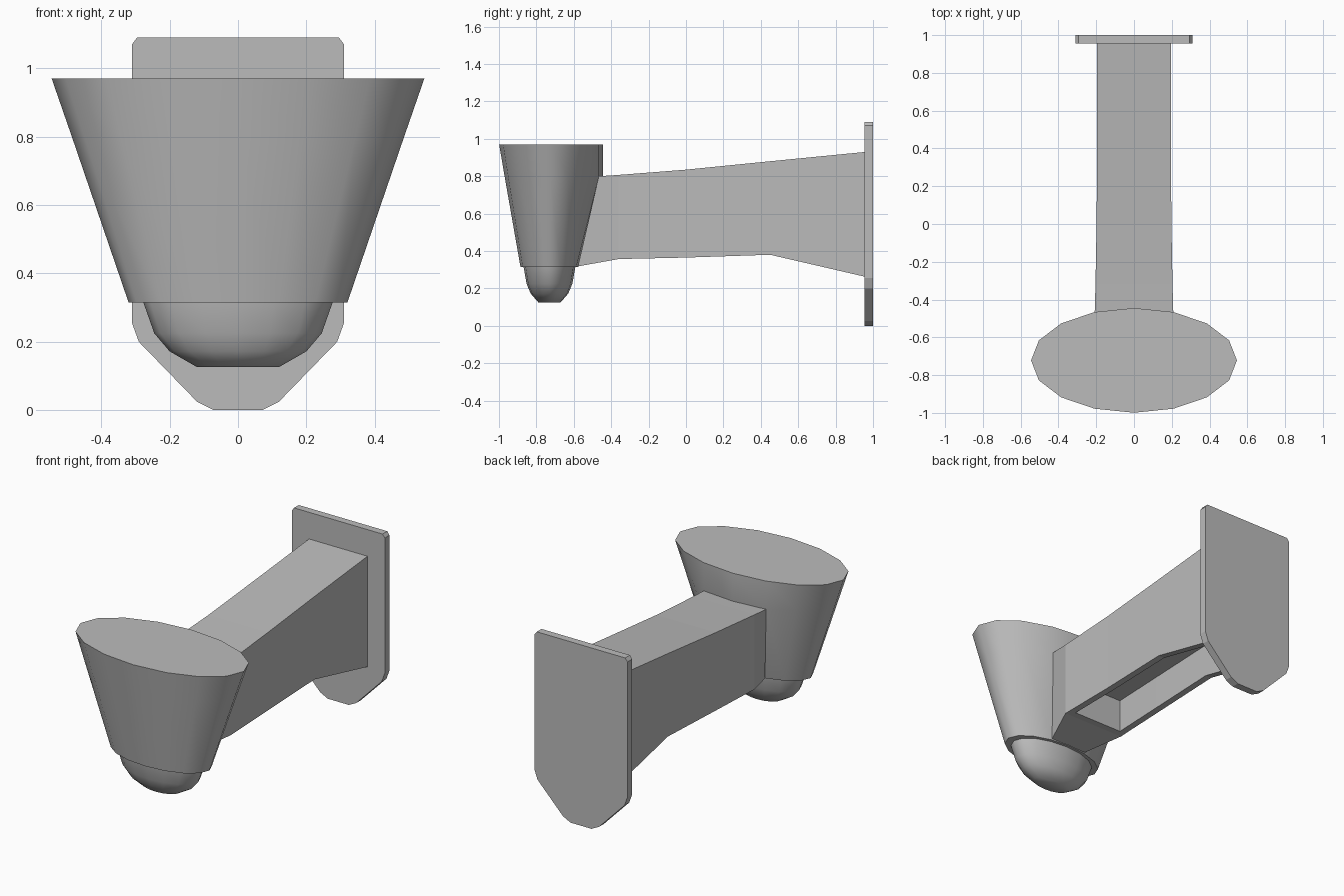
import bpy, bmesh, math

cube = bpy.data.objects.get("Cube")
if cube:
    bpy.data.objects.remove(cube, do_unlink=True)

grey = bpy.data.materials.new("plain_grey")
grey.use_nodes = True
tone = (0.5, 0.5, 0.5, 1)
grey.diffuse_color = tone
grey.node_tree.nodes["Principled BSDF"].inputs["Base Color"].default_value = tone


def loft(name, rings, smooth=None):
    """Skin a list of equal-length point loops and cap both ends."""
    bm = bmesh.new()
    loops = [[bm.verts.new(p) for p in ring] for ring in rings]
    n = len(loops[0])
    for a, b in zip(loops, loops[1:]):
        for i in range(n):
            j = (i + 1) % n
            bm.faces.new((a[i], a[j], b[j], b[i]))
    bm.faces.new(loops[0][::-1])
    bm.faces.new(loops[-1])
    bmesh.ops.remove_doubles(bm, verts=bm.verts, dist=0.0005)
    bmesh.ops.recalc_face_normals(bm, faces=bm.faces)
    mesh = bpy.data.meshes.new(name)
    bm.to_mesh(mesh)
    bm.free()
    mesh.materials.append(grey)
    obj = bpy.data.objects.new(name, mesh)
    bpy.context.collection.objects.link(obj)
    if smooth:
        bpy.ops.object.select_all(action='DESELECT')
        obj.select_set(True)
        bpy.context.view_layer.objects.active = obj
        bpy.ops.object.shade_smooth_by_angle(angle=math.radians(smooth))
    return obj


def ellipse(rx, ry, cy, z, sides=16):
    turn = 2 * math.pi / sides
    return [(rx * math.cos(i * turn), cy + ry * math.sin(i * turn), z)
            for i in range(sides)]


# Tapered oval cup; its back stays upright down to the top of the arm
top = ellipse(0.545, 0.277, -0.722, 0.97)
middle = ellipse(0.486, 0.245, -0.725, 0.80)
bottom = ellipse(0.32, 0.155, -0.73, 0.315)
for i in (3, 4, 5):
    middle[i] = (top[i][0], top[i][1], 0.80)
loft("cup", [top, middle, bottom], smooth=60)

# Rounded dome below the cup
dome = [(0.28, 0.33), (0.275, 0.31), (0.245, 0.225), (0.2, 0.172), (0.12, 0.126)]
loft("dome", [ellipse(r, r / 2, -0.73, z) for r, z in dome], smooth=60)


# Arm with a channel cut along its underside
def arm_section(y_top, y_low, w_top, w_low, z_top, z_low, depth):
    inner = w_low - 0.04
    half = [(w_top, y_top, z_top), (w_low, y_low, z_low),
            (inner, y_low, z_low), (inner, y_low, z_low + depth)]
    return half + [(-x, y, z) for x, y, z in reversed(half)]


stations = [
    (-0.466, -0.578, 0.208, 0.122, 0.80, 0.318, 0),
    (-0.36, -0.36, 0.205, 0.205, 0.807, 0.357, 0),
    (-0.32, -0.32, 0.204, 0.204, 0.81, 0.358, 0),
    (-0.32, -0.32, 0.204, 0.204, 0.81, 0.358, 0.2),
    (0, 0, 0.198, 0.198, 0.835, 0.365, 0.2),
    (0.45, 0.45, 0.195, 0.195, 0.88, 0.38, 0.2),
    (0.96, 0.96, 0.195, 0.195, 0.93, 0.262, 0.2),
]
loft("arm", [arm_section(*s) for s in stations])

# Wall plate with clipped corners
edge = [(0.07, 0), (0.12, 0.025), (0.29, 0.2), (0.31, 0.255), (0.31, 1.07), (0.295, 1.09)]
outline = edge + [(-x, z) for x, z in reversed(edge)]
loft("wall_plate", [[(x, y, z) for x, z in outline] for y in (0.955, 1.0)])
